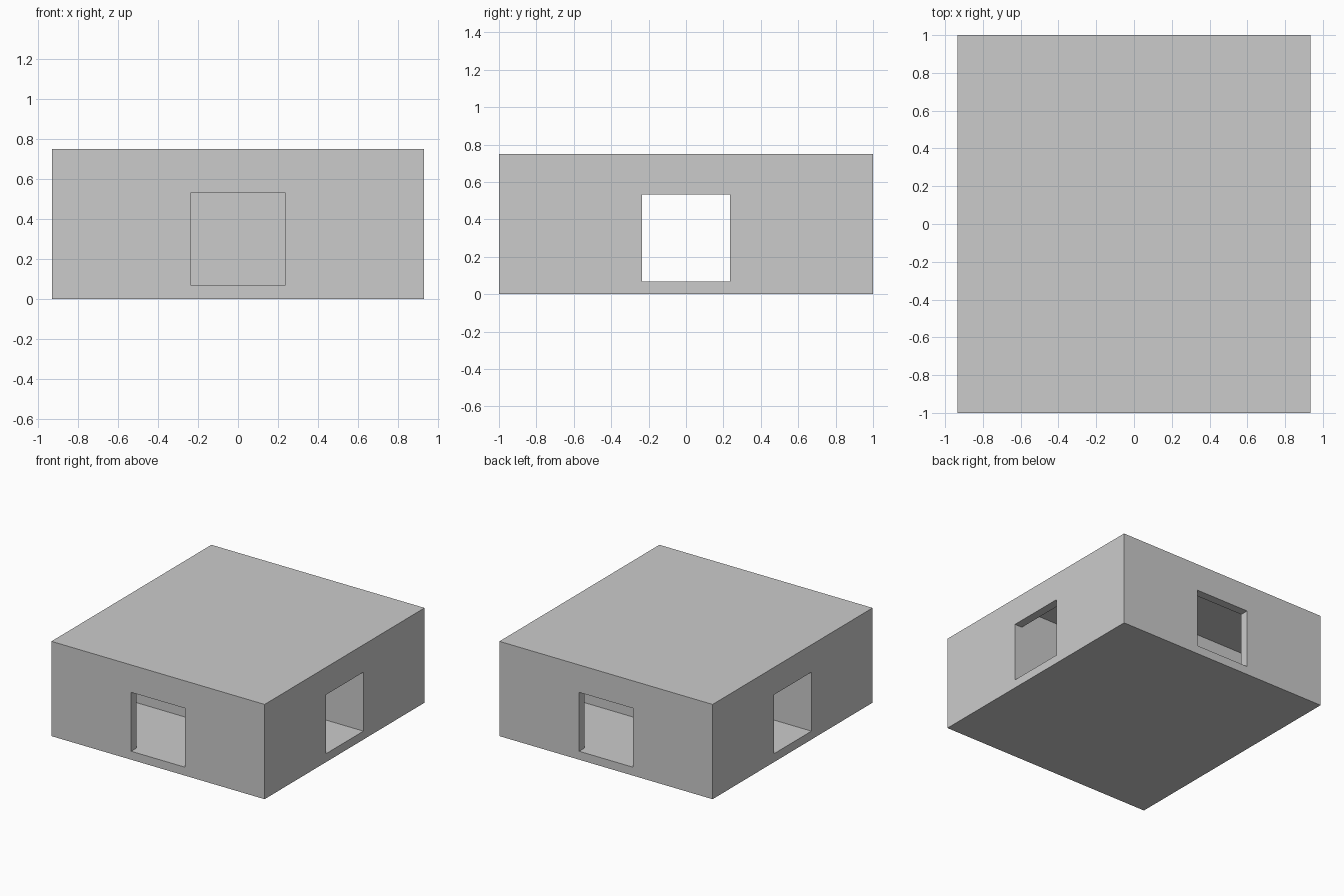
import bpy

if "Cube" in bpy.data.objects:
    bpy.data.objects.remove(bpy.data.objects["Cube"])

T = 0.0667            # wall thickness
HX, HY, H = 0.9333, 1.0, 0.75
D = 0.2355            # half width of doorways and corridor
DOOR_TOP = 0.533


def box(name, lo, hi):
    """Axis-aligned box between two corners."""
    bpy.ops.mesh.primitive_cube_add(size=1)
    ob = bpy.context.object
    ob.name = name
    for v in ob.data.vertices:
        v.co = [(a + b) / 2 + c * (b - a) for a, b, c in zip(lo, hi, v.co)]
    return ob


shell = box("building_shell", (-HX, -HY, 0), (HX, HY, H))

# Central corridor with its two end doorways
cutters = [
    box("corridor_space", (-HX + T, -D, T), (HX - T, D, H - T)),
    box("corridor_doorways", (-HX - 0.1, -D, T), (HX + 0.1, D, DOOR_TOP)),
]

# Mirrored front and back rooms, each with an outside doorway
for side, s in (("front", -1), ("back", 1)):
    y0, y1 = sorted((s * (D + T), s * (HY - T)))
    cutters.append(box(side + "_room_space", (-HX + T, y0, T), (HX - T, y1, H - T)))
    y0, y1 = sorted((s * (HY - 0.3), s * (HY + 0.1)))
    cutters.append(box(side + "_doorway", (-D, y0, T), (D, y1, DOOR_TOP)))

# Carve the spaces out of the solid shell
for c in cutters:
    c.hide_render = True
    mod = shell.modifiers.new(c.name, 'BOOLEAN')
    mod.operation = 'DIFFERENCE'
    mod.solver = 'EXACT'
    mod.object = c

bpy.ops.object.select_all(action='DESELECT')
bpy.context.view_layer.objects.active = shell
shell.select_set(True)
for mod in list(shell.modifiers):
    bpy.ops.object.modifier_apply(modifier=mod.name)
for c in cutters:
    bpy.data.objects.remove(c, do_unlink=True)
